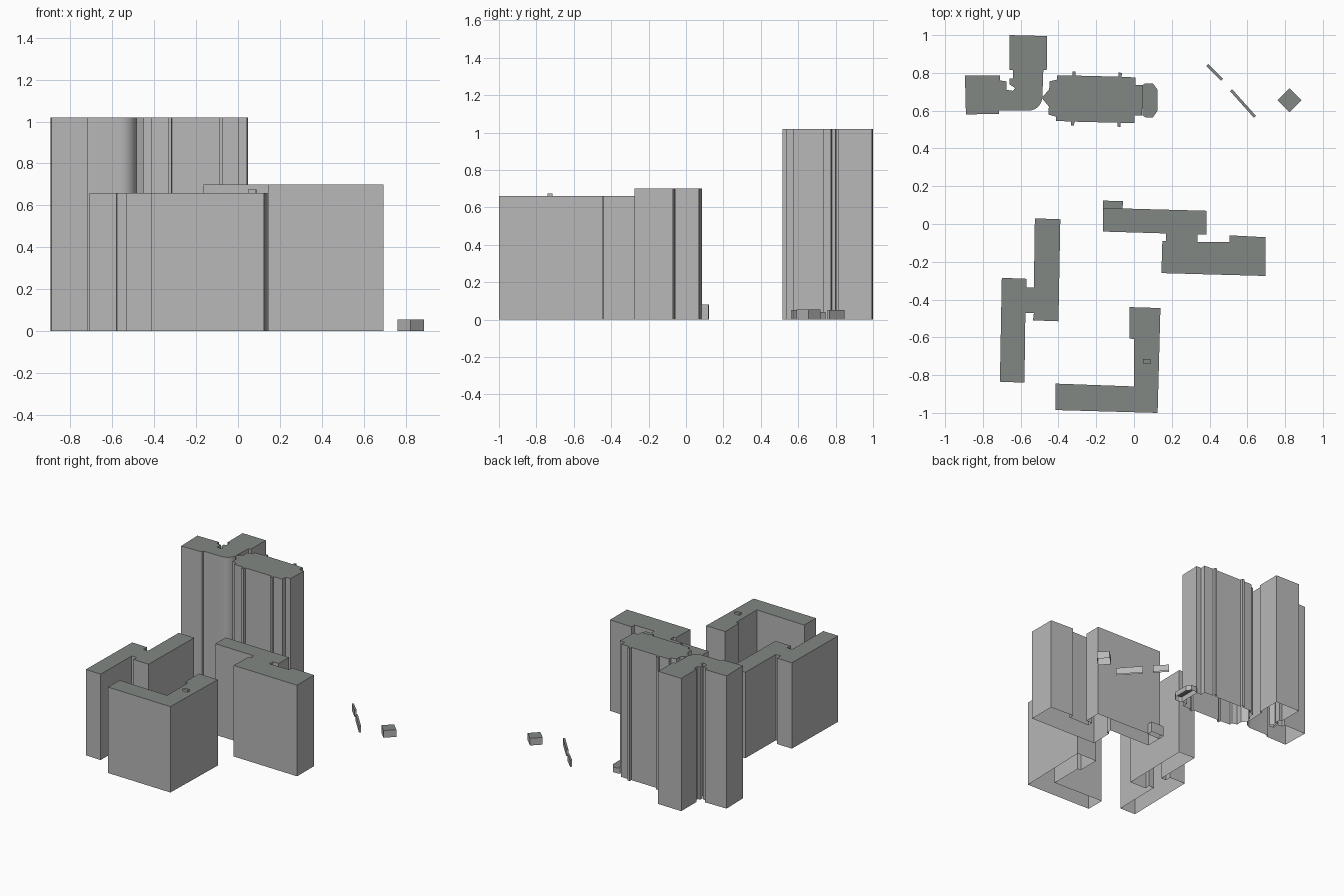
import bpy
from math import cos, sin, pi
from mathutils import Matrix, Vector

default_cube = bpy.data.objects.get("Cube")
if default_cube:
    bpy.data.objects.remove(default_cube, do_unlink=True)


def make_material(name, red, green, blue):
    material = bpy.data.materials.new(name)
    material.use_nodes = True
    colour = (red, green, blue, 1)
    material.diffuse_color = colour
    shader = material.node_tree.nodes["Principled BSDF"]
    shader.inputs["Base Color"].default_value = colour
    return material


wall_grey = make_material("wall grey", .48, .48, .48)
roof_grey = make_material("roof green grey", .22, .245, .23)


def signed_area(outline):
    following = outline[1:] + outline[:1]
    return sum(a[0] * b[1] - b[0] * a[1] for a, b in zip(outline, following))


def building(name, outline, height, base=0):
    """Extrude a ground plan into walls and a flat roof, open underneath."""
    if signed_area(outline) < 0:
        outline = outline[::-1]
    count = len(outline)
    lower = [(x, y, base) for x, y in outline]
    upper = [(x, y, height) for x, y in outline]
    faces = [tuple(range(count, count + count))]
    for index in range(count):
        after = (index + 1) % count
        faces.append((index, after, after + count, index + count))
    mesh = bpy.data.meshes.new(name)
    mesh.from_pydata(lower + upper, [], faces)
    mesh.materials.append(wall_grey)
    mesh.materials.append(roof_grey)
    for face in mesh.polygons:
        face.material_index = 1 if face.normal.z > .5 else 0
    model = bpy.data.objects.new(name, mesh)
    bpy.context.collection.objects.link(model)
    return model


def rectangle(centre, length, width, angle=0):
    """Ground plan of a turned rectangle."""
    turn = Matrix.Rotation(angle, 2)
    signs = ((-1, -1), (1, -1), (1, 1), (-1, 1))
    corners = [turn @ Vector((length / 2 * i, width / 2 * j)) for i, j in signs]
    return [(centre[0] + c.x, centre[1] + c.y) for c in corners]


def mirrored_plan(origin, angle, half):
    """Ground plan symmetrical about a turned centre line."""
    turn = Matrix.Rotation(angle, 2)
    other_half = [(along, -across) for along, across in reversed(half)]
    points = [turn @ Vector(point) for point in half + other_half]
    return [(origin[0] + p.x, origin[1] + p.y) for p in points]


def arc(centre, radius, start, end, steps=10):
    angles = [start + (end - start) * i / steps for i in range(steps + 1)]
    return [(centre[0] + radius * cos(a), centre[1] + radius * sin(a)) for a in angles]


def shade_smooth(model):
    bpy.ops.object.select_all(action="DESELECT")
    model.select_set(True)
    bpy.context.view_layer.objects.active = model
    bpy.ops.object.shade_smooth_by_angle()


tower_height = 1.02

# Tower: two wings joined by a rounded corner, with a stepped inner corner
west_wing = [(-.895, .785), (-.89, .58), (-.715, .583), (-.715, .6)]
rounded_corner = arc((-.56, .675), .075, -pi / 2, 0)
north_wing = [(-.48, .815), (-.462, .815), (-.46, .995), (-.66, 1)]
inner_corner = [(-.66, .815), (-.64, .815), (-.64, .77), (-.66, .77),
                (-.66, .74), (-.63, .72), (-.64, .705), (-.675, .71),
                (-.675, .755), (-.71, .76), (-.71, .785)]
winged_tower = building("winged_tower",
                        west_wing + rounded_corner + north_wing + inner_corner,
                        tower_height)
shade_smooth(winged_tower)


# Tower: long slab with stepped ends and a pair of fins on each side
def fin(along):
    side, tip, thickness = .122, .143, .017
    return [(along, side), (along, tip),
            (along + thickness, tip), (along + thickness, side)]


stepped_end = [(0, .005), (.035, .045), (.035, .088), (.075, .098), (.075, .12)]
plain_end = [(.49, .12), (.49, .08), (.53, .08)]
slab_half = stepped_end + fin(.155) + fin(.4) + plain_end
building("slab_tower",
         mirrored_plan((-.485, .668), -.025, slab_half), tower_height)

# Low entrance at the end of the slab
entrance_half = [(0, .08), (.015, .09), (.055, .09), (.08, .055)]
building("tower_entrance",
         mirrored_plan((.045, .655), 0, entrance_half), .04)

# East block: two offset bars joined by a neck
north_bar = [(-.165, -.04), (-.165, .085), (.385, .07), (.385, -.055),
             (.335, -.055)]
south_bar = [(.335, -.095), (.505, -.095), (.505, -.06), (.695, -.07),
             (.695, -.275), (.145, -.26), (.15, -.09), (.17, -.09)]
building("east_block", north_bar + south_bar + [(.17, -.05)], .7)
building("east_annex", rectangle((-.112, .1), .105, .045, -.025), .08)

# West block: two offset bars joined by a neck
inner_bar = [(-.53, -.335), (-.525, .03), (-.39, .025), (-.4, -.515),
             (-.535, -.51), (-.53, -.47)]
outer_bar = [(-.575, -.47), (-.58, -.84), (-.71, -.835), (-.7, -.285),
             (-.57, -.29), (-.57, -.335)]
building("west_block", inner_bar + outer_bar, .66)

# Corner block around a courtyard, with a small roof vent
long_side = [(-.025, -.605), (-.025, -.44), (.14, -.445), (.125, -1)]
short_side = [(-.415, -.985), (-.415, -.845), (0, -.86), (0, -.61)]
building("corner_block", long_side + short_side, .66)
building("roof_vent", rectangle((.067, -.727), .04, .025, -.025), .675, .66)

# Garden walls and kiosk
building("short_garden_wall", rectangle((.427, .802), .11, .015, -pi / 4), .05)
building("long_garden_wall", rectangle((.577, .638), .19, .015, -.84), .05)
building("kiosk", rectangle((.824, .655), .09, .09, pi / 4), .055)
